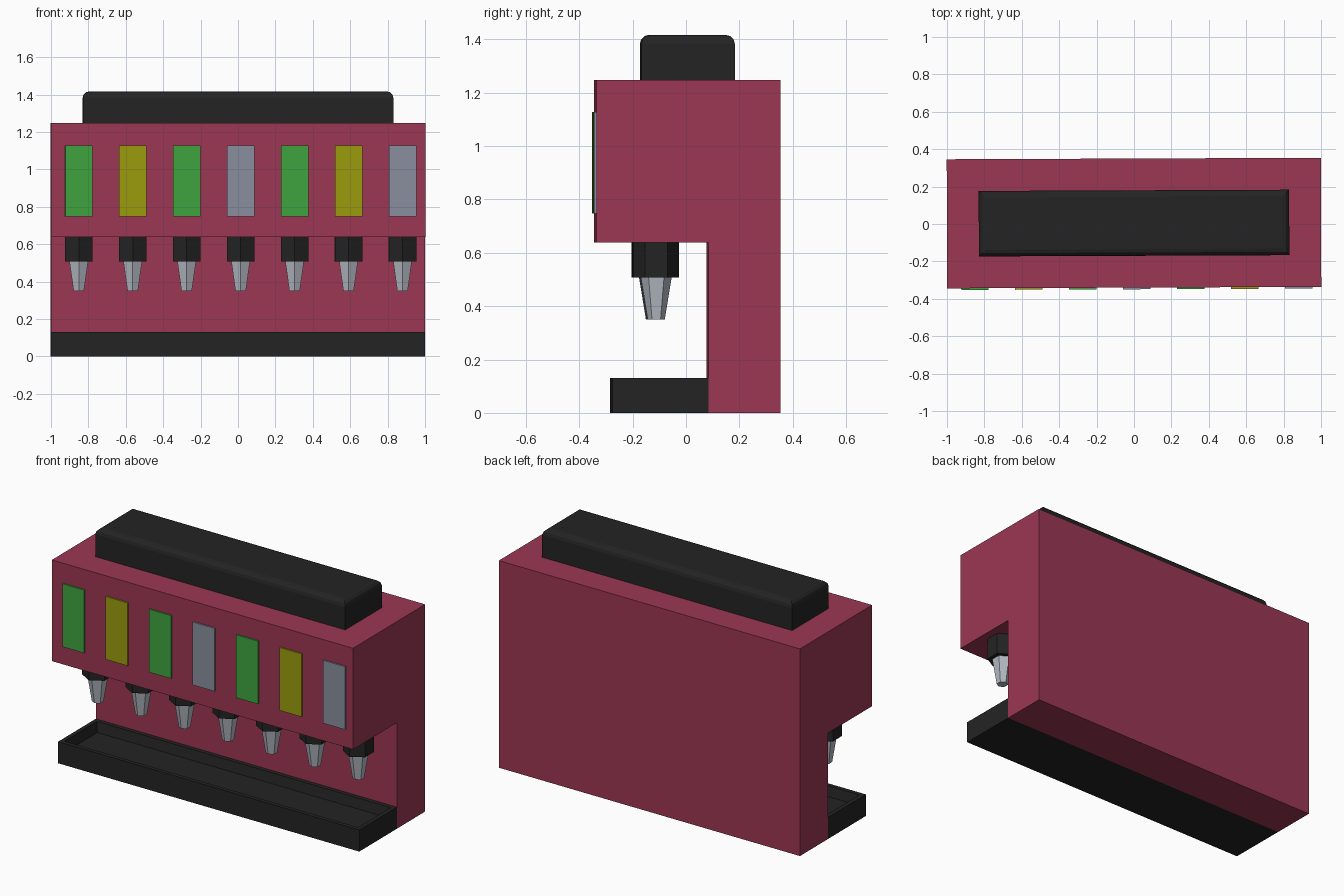
import bpy, bmesh, math
from mathutils import Matrix, Vector

cube = bpy.data.objects.get("Cube")
if cube:
    bpy.data.objects.remove(cube, do_unlink=True)

TURN = 0.004  # the whole machine stands very slightly turned


def material(name, r, g, b):
    m = bpy.data.materials.new(name)
    m.use_nodes = True
    m.diffuse_color = (r, g, b, 1)
    bsdf = next(n for n in m.node_tree.nodes if n.type == 'BSDF_PRINCIPLED')
    bsdf.inputs["Base Color"].default_value = (r, g, b, 1)
    bsdf.inputs["Roughness"].default_value = 0.6
    return m


RED = material("raspberry red", 0.33, 0.038, 0.088)
BLACK = material("soft black", 0.017, 0.017, 0.017)
GREEN = material("label green", 0.05, 0.37, 0.05)
YELLOW = material("label yellow", 0.33, 0.33, 0.004)
GREY = material("label grey", 0.25, 0.275, 0.34)
STEEL = material("nozzle steel", 0.46, 0.49, 0.55)


def finish(name, bm, mat):
    bmesh.ops.recalc_face_normals(bm, faces=bm.faces)
    mesh = bpy.data.meshes.new(name)
    bm.to_mesh(mesh)
    bm.free()
    mesh.materials.append(mat)
    ob = bpy.data.objects.new(name, mesh)
    ob.rotation_euler.z = TURN
    bpy.context.collection.objects.link(ob)
    return ob


def box(lo, hi):
    bm = bmesh.new()
    lo, hi = Vector(lo), Vector(hi)
    size = Matrix.Diagonal((*(hi - lo), 1))
    bmesh.ops.create_cube(bm, size=1, matrix=Matrix.Translation((lo + hi) / 2) @ size)
    return bm


def hex_cone(name, x, z0, z1, r0, r1, mat):
    bm = bmesh.new()
    place = Matrix.Translation((x, -0.115, (z0 + z1) / 2)) @ Matrix.Rotation(math.pi / 2, 4, 'Z')
    bmesh.ops.create_cone(bm, cap_ends=True, segments=6, radius1=r0, radius2=r1,
                          depth=z1 - z0, matrix=place)
    # put corners toward the front and back
    widest = max(v.co.y + 0.115 for v in bm.verts)
    if widest < max(r0, r1) * 0.95:
        bmesh.ops.rotate(bm, verts=bm.verts, cent=(x, -0.115, 0),
                         matrix=Matrix.Rotation(math.pi / 6, 3, 'Z'))
    return finish(name, bm, mat)


# Body: overhanging side profile swept across the width
profile = [(0.35, 0), (0.35, 1.247), (-0.34, 1.247), (-0.34, 0.638), (0.08, 0.638), (0.08, 0)]
bm = bmesh.new()
side = bm.faces.new([bm.verts.new((-1, y, z)) for y, z in profile])
swept = bmesh.ops.extrude_face_region(bm, geom=[side])
bmesh.ops.translate(bm, vec=(2, 0, 0),
                    verts=[v for v in swept["geom"] if isinstance(v, bmesh.types.BMVert)])
finish("body", bm, RED)

# Lid with rounded upper edges
bm = box((-0.83, -0.17, 1.24), (0.83, 0.18, 1.417))
bm.edges.ensure_lookup_table()
top_edges = [e for e in bm.edges if all(v.co.z > 1.4 for v in e.verts)]
bmesh.ops.bevel(bm, geom=top_edges, offset=0.035, segments=3, profile=0.5, affect='EDGES')
finish("top_lid", bm, BLACK)

# Drip tray with a recessed floor
bm = box((-1, -0.28, 0), (1, 0.08, 0.13))
top = max(bm.faces, key=lambda f: f.calc_center_median().z)
bmesh.ops.inset_region(bm, faces=[top], thickness=0.035)
bmesh.ops.inset_region(bm, faces=[top], thickness=0.015, depth=0)
bmesh.ops.translate(bm, verts=top.verts, vec=(0, 0, -0.06))
finish("drip_tray", bm, BLACK)

# Seven taps, each with a label above it
labels = [GREEN, YELLOW, GREEN, GREY, GREEN, YELLOW, GREY]
for i, label in enumerate(labels):
    x = -0.852 + 0.2885 * i
    n = i + 1
    finish(f"label_{n}", box((x - 0.073, -0.349, 0.748), (x + 0.073, -0.34, 1.127)), label)
    hex_cone(f"tap_holder_{n}", x, 0.508, 0.645, 0.085, 0.085, BLACK)
    hex_cone(f"tap_nozzle_{n}", x, 0.35, 0.51, 0.032, 0.058, STEEL)
